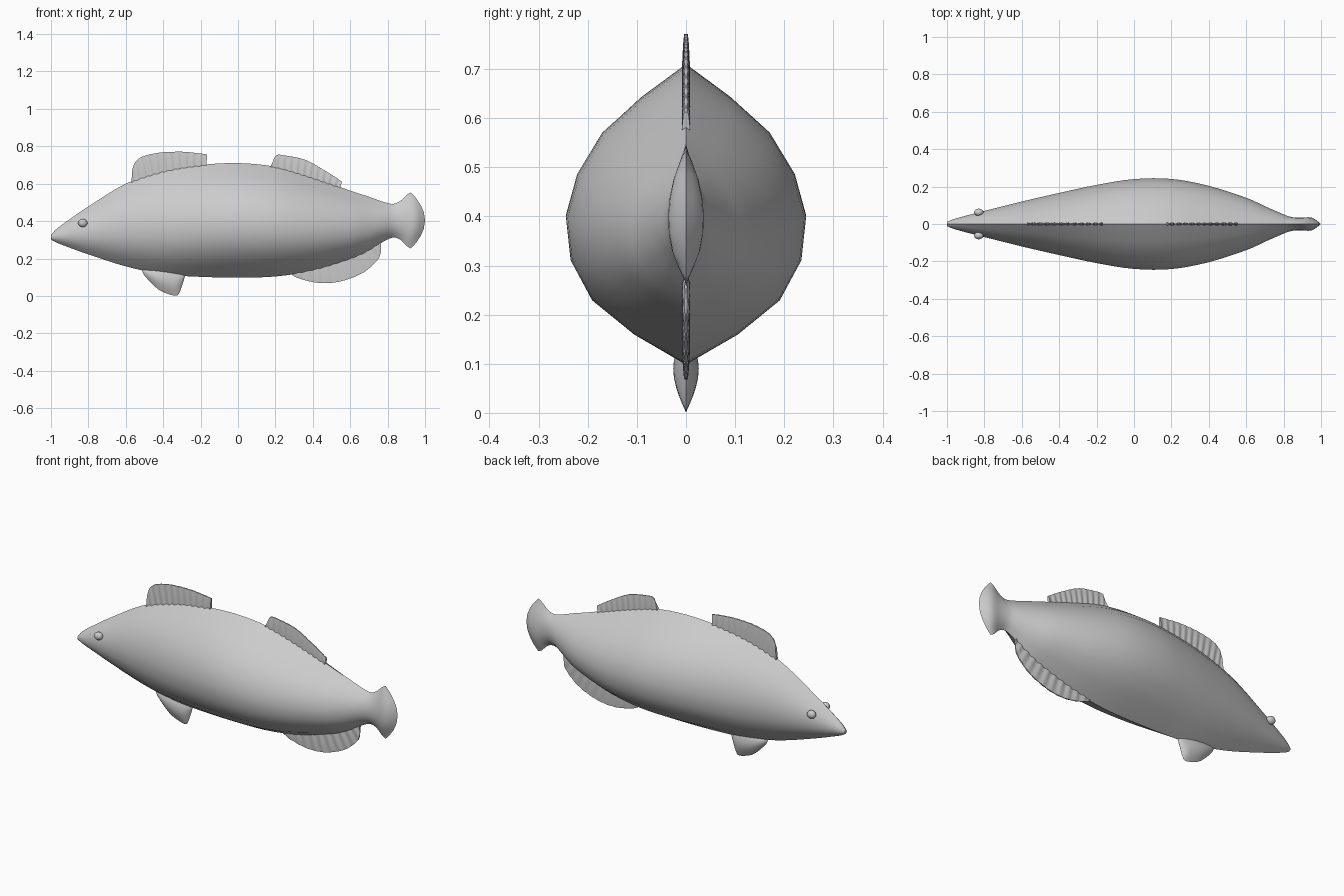
import bpy, bmesh, math

if "Cube" in bpy.data.objects:
    bpy.data.objects.remove(bpy.data.objects["Cube"])


def spline(points, steps):
    """Catmull-Rom resampling of a list of tuples of any dimension."""
    p = [points[0]] + list(points) + [points[-1]]
    out = []
    for i in range(1, len(p) - 2):
        for s in range(steps):
            t = s / steps
            out.append(tuple(
                0.5 * (2 * b + (c - a) * t + (2 * a - 5 * b + 4 * c - d) * t * t
                       + (3 * b - a - 3 * c + d) * t ** 3)
                for a, b, c, d in zip(*p[i - 1:i + 3])))
    out.append(tuple(points[-1]))
    return out


def resample(points, count):
    """Evenly spaced samples along a smooth curve."""
    dense = spline(points, 24)
    dist = [0]
    for a, b in zip(dense, dense[1:]):
        dist.append(dist[-1] + math.dist(a, b))
    out, k = [], 0
    for i in range(count):
        d = dist[-1] * i / (count - 1)
        while k < len(dense) - 2 and dist[k + 1] < d:
            k += 1
        t = (d - dist[k]) / max(dist[k + 1] - dist[k], 1e-9)
        out.append(tuple(a + (b - a) * t for a, b in zip(dense[k], dense[k + 1])))
    return out


def finish(name, bm, angle):
    bmesh.ops.remove_doubles(bm, verts=bm.verts[:], dist=0.0002)
    bmesh.ops.recalc_face_normals(bm, faces=bm.faces[:])
    mesh = bpy.data.meshes.new(name)
    bm.to_mesh(mesh)
    bm.free()
    obj = bpy.data.objects.new(name, mesh)
    bpy.context.collection.objects.link(obj)
    bpy.ops.object.select_all(action='DESELECT')
    obj.select_set(True)
    bpy.context.view_layer.objects.active = obj
    bpy.ops.object.shade_smooth_by_angle(angle=math.radians(angle))
    return obj


def loft(name, halves, angle=40):
    """Skin half-rings that are mirrored across y = 0; close both ends."""
    bm = bmesh.new()
    rings = [[bm.verts.new(p) for p in h] +
             [bm.verts.new((x, -y, z)) for x, y, z in reversed(h)] for h in halves]
    n = len(rings[0])
    for a, b in zip(rings, rings[1:]):
        for k in range(n):
            bm.faces.new((a[k], a[(k + 1) % n], b[(k + 1) % n], b[k]))
    for r in (rings[0], rings[-1]):
        for k in range(n // 2 - 1):
            bm.faces.new((r[k], r[k + 1], r[n - 2 - k], r[n - 1 - k]))
    return finish(name, bm, angle)


# Body and tail: x, top, bottom, half width, backward sweep of the edges
stations = [
    (-1.0, .325, .302, .010, 0), (-.97, .358, .285, .024, 0),
    (-.90, .410, .258, .044, 0), (-.80, .478, .222, .070, 0),
    (-.60, .600, .158, .120, 0), (-.40, .668, .116, .166, 0),
    (-.20, .700, .102, .209, 0), (0, .710, .098, .240, 0),
    (.20, .690, .104, .241, 0), (.40, .632, .135, .204, 0),
    (.60, .563, .195, .140, 0), (.70, .530, .240, .095, 0),
    (.78, .502, .292, .060, 0), (.83, .492, .312, .040, 0),
    (.88, .508, .300, .034, .012), (.95, .540, .267, .034, .048),
    (1.0, .553, .254, 0, .075)]
section = [(0, 1), (.38, .78), (.70, .55), (.905, .28), (1, 0),
           (.96, -.30), (.78, -.57), (.43, -.80), (0, -1)]
rings = []
for x, top, bot, w, sweep in spline(stations, 4):
    mid, half = (top + bot) / 2, (top - bot) / 2
    rings.append([(x - sweep * v * v, max(w, 0) * s, mid + half * v) for s, v in section])
loft("body_and_tail", rings)


def fin(name, base, tip, thickness, cols=65, rows=7):
    """Skin a fin from its root line to its outer line."""
    b, t = resample(base, cols), resample(tip, cols)
    halves = []
    for j in range(rows):
        v = j / (rows - 1)
        halves.append([(p[0] + (q[0] - p[0]) * v, thickness(i / (cols - 1), v),
                        p[1] + (q[1] - p[1]) * v)
                       for i, (p, q) in enumerate(zip(b, t))])
    return loft(name, halves, 50)


def ribbed(u, v):
    return .008 * (.7 + .3 * math.cos(u * 2 * math.pi * 11)) * (1 - .5 * v ** 3)


def leaf(u, v):
    return .026 * math.sin(math.pi * u) ** .7 * math.sin(math.pi * (.2 + .8 * v))


# Fins on the back
fin("front_dorsal_fin",
    [(-.57, .605), (-.45, .635), (-.30, .67), (-.17, .685)],
    [(-.565, .675), (-.55, .715), (-.51, .745), (-.42, .766), (-.31, .771),
     (-.24, .766), (-.165, .757)], ribbed)
fin("rear_dorsal_fin",
    [(.17, .68), (.30, .65), (.42, .61), (.545, .565)],
    [(.185, .715), (.205, .752), (.25, .751), (.36, .727), (.47, .667), (.555, .612)],
    ribbed)

# Fins on the belly
fin("anal_fin",
    [(.28, .125), (.45, .165), (.62, .22), (.765, .30)],
    [(.28, .118), (.33, .092), (.44, .069), (.55, .078), (.665, .122),
     (.74, .185), (.762, .225), (.765, .27)], ribbed)
fin("pelvic_fin",
    [(-.515, .14), (-.40, .135), (-.28, .12)],
    [(-.505, .115), (-.46, .065), (-.41, .025), (-.335, .001), (-.312, .02), (-.288, .09)],
    leaf, 25, 9)

# Eyes
for side, label in ((-1, "right_eye"), (1, "left_eye")):
    bpy.ops.mesh.primitive_uv_sphere_add(segments=20, ring_count=12, radius=1,
                                         location=(-.83, side * .062, .39))
    eye = bpy.context.object
    eye.name = label
    eye.scale = (.025, .02, .022)
    bpy.ops.object.shade_smooth()
